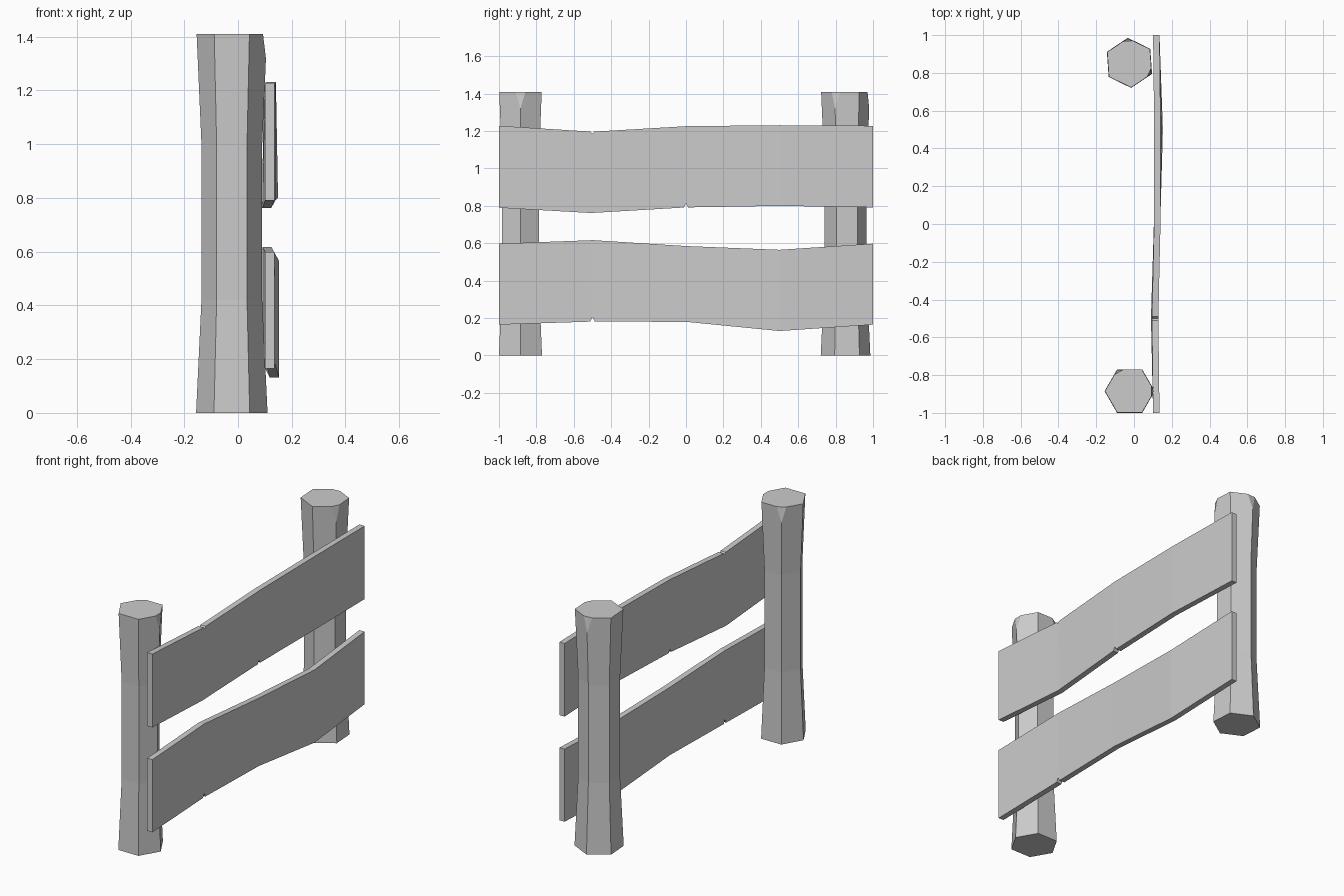
import bpy, bmesh
from math import cos, sin, radians
from mathutils import Vector

if "Cube" in bpy.data.objects:
    bpy.data.objects.remove(bpy.data.objects["Cube"])

THICK = 0.034


def finish(name, bm):
    bmesh.ops.recalc_face_normals(bm, faces=bm.faces)
    me = bpy.data.meshes.new(name)
    bm.to_mesh(me)
    bm.free()
    ob = bpy.data.objects.new(name, me)
    bpy.context.collection.objects.link(ob)


def skin(bm, rings):
    """Bridge successive vertex rings and cap both ends."""
    rings = [[bm.verts.new(p) for p in r] for r in rings]
    n = len(rings[0])
    for a, b in zip(rings, rings[1:]):
        for i in range(n):
            j = (i + 1) % n
            bm.faces.new((a[i], a[j], b[j], b[i]))
    bm.faces.new(rings[0])
    bm.faces.new(rings[-1])


def post(name, cx, cy, turn, chips):
    bm = bmesh.new()
    profile = [(0, 0.133), (0.42, 0.113), (1.0, 0.113), (1.41, 0.131)]
    skin(bm, [[(cx + r * cos(radians(turn + 60 * k)),
                cy + r * sin(radians(turn + 60 * k)), z) for k in range(6)]
              for z, r in profile])
    # chipped top corners: slice with a slightly tilted plane
    for a in chips:
        d = Vector((cos(radians(a)), sin(radians(a)), 0))
        bmesh.ops.bisect_plane(
            bm, geom=bm.verts[:] + bm.edges[:] + bm.faces[:],
            plane_co=Vector((cx, cy, 1.41)) + d * 0.116,
            plane_no=d + Vector((0, 0, 0.12)), clear_outer=True)
        bmesh.ops.holes_fill(bm, edges=[e for e in bm.edges if e.is_boundary])
    finish(name, bm)


def board(name, stations):
    """Stations: y, bottom z, top z, back x at bottom, back x at top."""
    bm = bmesh.new()
    skin(bm, [[(xb, y, zb), (xb + THICK, y, zb), (xt + THICK, y, zt), (xt, y, zt)]
              for y, zb, zt, xb, xt in stations])
    finish(name, bm)


# posts
post("front_post", -0.023, -0.885, 0, (0, 120))
post("back_post", -0.024, 0.853, 34, (-26, 94))

# warped boards, with small nicks in their edges
board("upper_board", [
    (-1.0, 0.79, 1.228, 0.101, 0.101),
    (-0.51, 0.762, 1.197, 0.09, 0.095),
    (-0.5, 0.762, 1.185, 0.09, 0.095),
    (-0.49, 0.763, 1.197, 0.09, 0.095),
    (-0.012, 0.791, 1.225, 0.105, 0.106),
    (0.0, 0.812, 1.226, 0.105, 0.106),
    (0.012, 0.792, 1.226, 0.105, 0.106),
    (0.5, 0.8, 1.231, 0.115, 0.107),
    (1.0, 0.792, 1.228, 0.101, 0.101)])
board("lower_board", [
    (-1.0, 0.165, 0.598, 0.101, 0.101),
    (-0.512, 0.181, 0.616, 0.093, 0.091),
    (-0.5, 0.205, 0.617, 0.093, 0.091),
    (-0.488, 0.181, 0.616, 0.093, 0.091),
    (0.0, 0.18, 0.585, 0.105, 0.105),
    (0.5, 0.131, 0.565, 0.119, 0.119),
    (1.0, 0.165, 0.598, 0.101, 0.101)])
